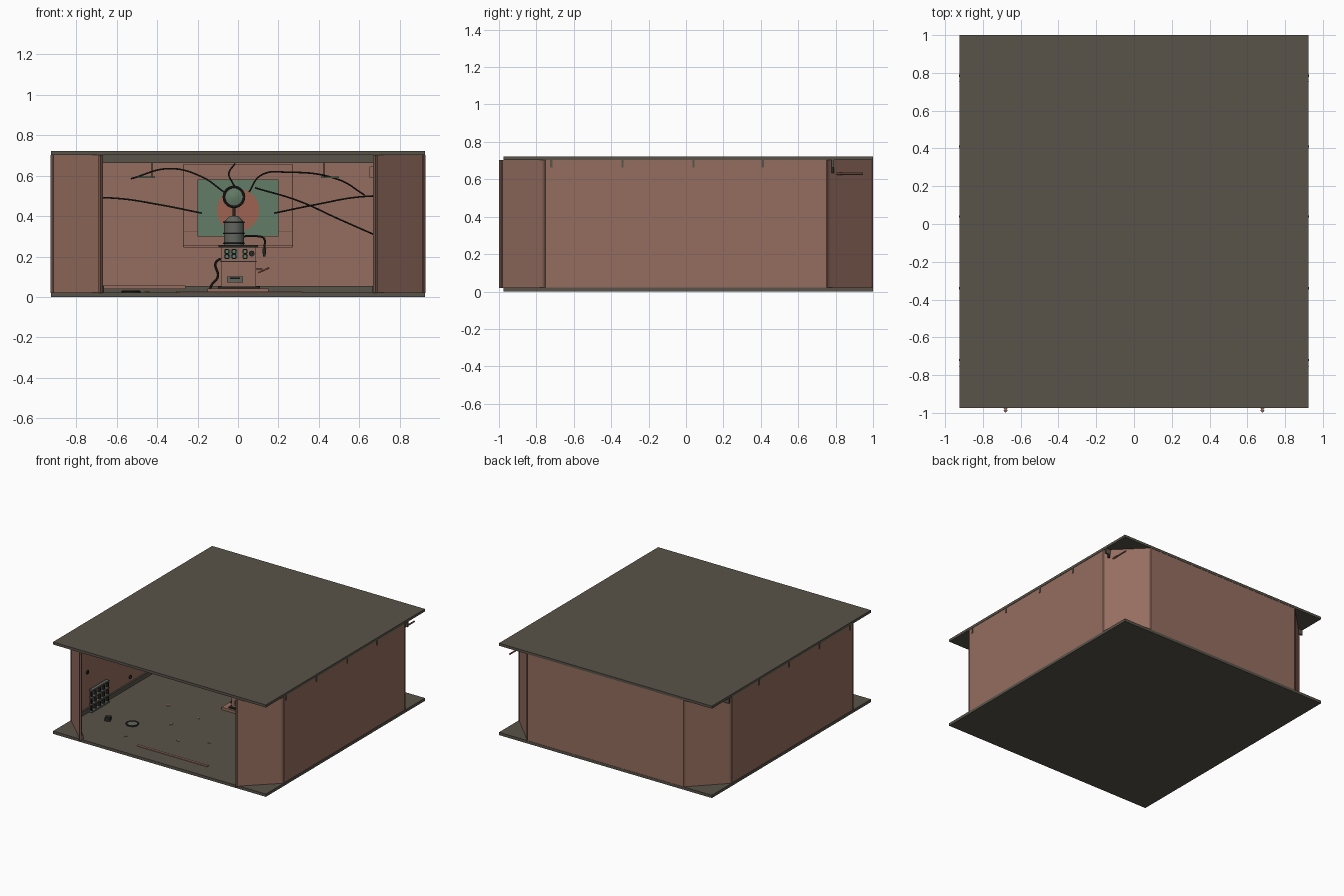
import bpy, math
from mathutils import Vector

cube = bpy.data.objects.get("Cube")
if cube:
    bpy.data.objects.remove(cube, do_unlink=True)


def material(name, r, g, b):
    m = bpy.data.materials.new(name)
    m.use_nodes = True
    m.diffuse_color = (r, g, b, 1)
    m.node_tree.nodes["Principled BSDF"].inputs["Base Color"].default_value = (r, g, b, 1)
    return m


WALL = material("clay wall", .30, .155, .115)
TRIM = material("dark clay trim", .20, .105, .08)
SLAB = material("olive grey slab", .098, .087, .067)
METAL = material("grey metal", .12, .13, .11)
DARK = material("dark rubber", .02, .022, .018)
GREEN = material("flag green", .125, .20, .135)
RED = material("flag red", .34, .125, .085)


def finish(ob, name, mat, smooth=False):
    ob.name = name
    ob.data.materials.clear()
    ob.data.materials.append(mat)
    if smooth:
        bpy.ops.object.shade_smooth_by_angle()
    return ob


def box(name, mat, x, y, z, turn=0):
    """Box from (low, high) ranges, optionally turned about z."""
    bpy.ops.mesh.primitive_cube_add(size=1)
    ob = bpy.context.object
    ob.location = [(r[0] + r[1]) / 2 for r in (x, y, z)]
    ob.scale = [r[1] - r[0] for r in (x, y, z)]
    ob.rotation_euler.z = turn
    return finish(ob, name, mat)


def rod(name, mat, start, end, radius, top=None, sides=20):
    """Cylinder or cone between two points."""
    a, b = Vector(start), Vector(end)
    bpy.ops.mesh.primitive_cone_add(vertices=sides, radius1=radius,
                                    radius2=radius if top is None else top,
                                    depth=(b - a).length, location=(a + b) / 2)
    ob = bpy.context.object
    ob.rotation_euler = (b - a).to_track_quat("Z", "Y").to_euler()
    return finish(ob, name, mat, sides > 8)


def ring(name, mat, center, radius, thick, facing="Z"):
    bpy.ops.mesh.primitive_torus_add(major_radius=radius, minor_radius=thick, location=center,
                                     major_segments=28, minor_segments=8)
    ob = bpy.context.object
    ob.rotation_euler = Vector((0, 0, 1) if facing == "Z" else
                               (0, -1, 0) if facing == "Y" else (1, 0, 0)).to_track_quat("Z", "Y").to_euler()
    return finish(ob, name, mat, True)


def cable(name, points, radius=.004, mat=DARK):
    curve = bpy.data.curves.new(name, "CURVE")
    curve.dimensions = "3D"
    curve.bevel_depth = radius
    curve.bevel_resolution = 2
    curve.use_fill_caps = True
    spline = curve.splines.new("BEZIER")
    spline.bezier_points.add(len(points) - 1)
    for p, co in zip(spline.bezier_points, points):
        p.co = co
        p.handle_left_type = p.handle_right_type = "AUTO"
    ob = bpy.data.objects.new(name, curve)
    bpy.context.collection.objects.link(ob)
    bpy.ops.object.select_all(action="DESELECT")
    ob.select_set(True)
    bpy.context.view_layer.objects.active = ob
    bpy.ops.object.convert(target="MESH")
    finish(bpy.context.object, name, mat, True)


def panel(name, mat, a, b, inset, thick, z):
    """Upright panel along a line, its thickness lying towards the room."""
    a, b = Vector(a), Vector(b)
    d = b - a
    n = Vector((-d.y, d.x)).normalized()
    c = (a + b) / 2 + n * (inset + thick / 2)
    h = d.length / 2
    box(name, mat, (c.x - h, c.x + h), (c.y - thick / 2, c.y + thick / 2), z, math.atan2(d.y, d.x))


# Floor, roof and ceiling beams
box("floor", SLAB, (-.925, .925), (-.975, 1), (0, .022))
box("roof", SLAB, (-.925, .925), (-.975, 1), (.702, .722))
for y in (-.72, -.34, .04, .41, .785):
    box("ceiling_beam", SLAB, (-.926, .926), (y - .006, y + .006), (.662, .703))

# Walls around an eight-sided plan, open at the front
plan = [(.68, -.985), (.922, -.755), (.922, .755), (.68, .998),
        (-.68, .998), (-.922, .755), (-.922, -.755), (-.68, -.985)]
for a, b in zip(plan, plan[1:]):
    panel("wall", WALL, a, b, 0, .012, (.02, .703))
    panel("baseboard", SLAB, a, b, .012, .012, (.02, .055))
for x, y in plan:
    yy = y - .003 if y < -.9 else y - .008 if y > .9 else y
    rod("corner_post", TRIM, (x - math.copysign(.006, x) * (abs(x) > .9), yy, .02),
        (x - math.copysign(.006, x) * (abs(x) > .9), yy, .703), .011, sides=4)

# Back panel with ledge and flag
box("back_panel", WALL, (-.27, .27), (.975, .985), (.25, .655))
box("back_ledge", WALL, (-.27, .27), (.93, .985), (.245, .255))
box("back_rail", TRIM, (-.27, .27), (.97, .98), (.322, .327))
for s in (-1, 1):
    box("back_stile", TRIM, (s * .27 - .002, s * .27 + .002), (.97, .985), (.25, .655))
box("flag", GREEN, (-.2, .2), (.962, .968), (.3, .58))
rod("flag_disc", RED, (0, .964, .43), (0, .958, .43), .105, sides=40)

# Machine base and cabinet
Y = .12
box("machine_base", WALL, (-.15, .15), (Y - .11, Y + .11), (.022, .042))
box("machine_foot", DARK, (-.1, .11), (Y - .095, Y + .09), (.042, .052))
box("machine_cabinet", WALL, (-.085, .09), (Y - .08, Y + .08), (.05, .245))
box("cabinet_seam", DARK, (-.087, .092), (Y - .083, Y + .08), (.172, .177))
box("cabinet_top", DARK, (-.097, .1), (Y - .09, Y + .09), (.245, .258))
box("drawer", METAL, (-.055, .025), (Y - .088, Y - .08), (.072, .102))
box("drawer_handle", DARK, (-.04, .01), (Y - .1, Y - .088), (.09, .096))
box("control_plate", METAL, (-.07, .0), (Y - .085, Y - .08), (.19, .238))
for x, z in ((-.055, .225), (-.02, .225), (.035, .225), (-.055, .2), (-.02, .2), (.035, .2)):
    ring("dial_rim", DARK, (x, Y - .087, z), .01, .003, "Y")
    rod("dial", GREEN, (x, Y - .08, z), (x, Y - .089, z), .009)
rod("gauge_knob", DARK, (.068, Y - .08, .215), (.068, Y - .1, .215), .014)

# Boiler, dome, column and round head
rod("boiler", METAL, (-.02, Y, .258), (-.02, Y, .37), .05)
for z in (.265, .315, .37):
    ring("boiler_band", DARK, (-.02, Y, z), .05, .004)
rod("boiler_dome", METAL, (-.02, Y, .37), (-.02, Y, .4), .05, .022)
rod("column", DARK, (-.02, Y, .4), (-.02, Y, .45), .008)
rod("head", METAL, (-.02, Y + .02, .495), (-.02, Y - .02, .495), .05, sides=32)
ring("head_rim", DARK, (-.02, Y - .02, .495), .05, .006, "Y")
rod("head_center", GREEN, (-.02, Y - .02, .495), (-.02, Y - .028, .495), .04, .012)

# Side spout, lever and hose
cable("spout", [(.02, Y, .3), (.1, Y, .3), (.128, Y, .29), (.13, Y, .24)], .005)
rod("spout_nozzle", DARK, (.13, Y, .24), (.13, Y, .2), .01, .006)
box("lever_bracket", DARK, (.088, .12), (Y - .02, Y - .01), (.135, .142))
rod("lever", RED, (.1, Y - .03, .12), (.155, Y - .03, .145), .004)
cable("hose", [(-.085, Y, .19), (-.11, Y, .17), (-.1, Y, .1), (-.13, Y, .06), (-.14, Y - .02, .03)], .006)

# Hanging cables
cable("cable_upper_left", [(-.53, .2, .585), (-.34, .17, .635), (-.18, .14, .595), (-.07, Y, .52)])
cable("cable_lower_left", [(-.9, .3, .49), (-.6, .25, .488), (-.38, .2, .455), (-.18, .15, .415)])
cable("cable_ceiling", [(-.015, Y, .66), (-.045, Y, .61), (-.03, Y, .57), (-.015, Y, .545)])
cable("cable_upper_right", [(.055, Y, .52), (.11, .14, .6), (.25, .2, .617), (.5, .35, .58), (.625, .45, .505)])
cable("cable_falling_right", [(.085, Y, .54), (.3, .2, .475), (.5, .26, .385), (.9, .36, .21)])
cable("cable_lower_right", [(.18, .15, .415), (.4, .3, .46), (.6, .4, .495), (.9, .5, .5)])

# Hanging lamps and a wall box
for s in (-1, 1):
    rod("lamp_stem", DARK, (s * .425, .2, .59), (s * .425, .2, .7), .002, sides=8)
    box("lamp_bar", GREEN, (s * .455 - .045, s * .455 + .045), (.18, .22), (.588, .595))
box("wall_box", WALL, (.65, .672), (.88, .96), (.59, .645))

# Outside tube at the rear corner
rod("outside_tube", WALL, (.87, .79, .63), (.87, .945, .63), .006, sides=10)
box("tube_bracket", DARK, (.86, .9), (.775, .79), (.635, .703))

# Crate lattice against the side wall
for i in range(5):
    y = -.56 + i * .05
    box("crate_upright", DARK, (-.89, -.875), (y - .006, y + .006), (.022, .2))
for i in range(4):
    z = .03 + i * .055
    box("crate_rail", METAL, (-.895, -.87), (-.566, -.354), (z - .006, z + .006))
for y, z in ((-.58, .34), (-.05, .1)):
    ring("wall_hook", DARK, (-.9, y, z), .012, .004, "X")

# Loose things on the floor
ring("floor_ring", DARK, (-.53, -.555, .026), .042, .006)
rod("floor_disc", METAL, (-.53, -.555, .022), (-.53, -.555, .027), .038)
box("floor_block", DARK, (-.73, -.69), (-.62, -.58), (.022, .05), .4)
box("floor_plank", WALL, (-.29, .32), (-.84, -.82), (.022, .027))
box("back_plank", WALL, (-.67, -.26), (.93, .96), (.04, .056))
for x, y in ((-.3, -.4), (-.1, -.6), (.1, -.5), (-.45, -.75), (-.5, -.15), (-.2, -.2)):
    box("floor_chip", WALL, (x - .012, x + .012), (y - .006, y + .006), (.022, .026), x * 5)
